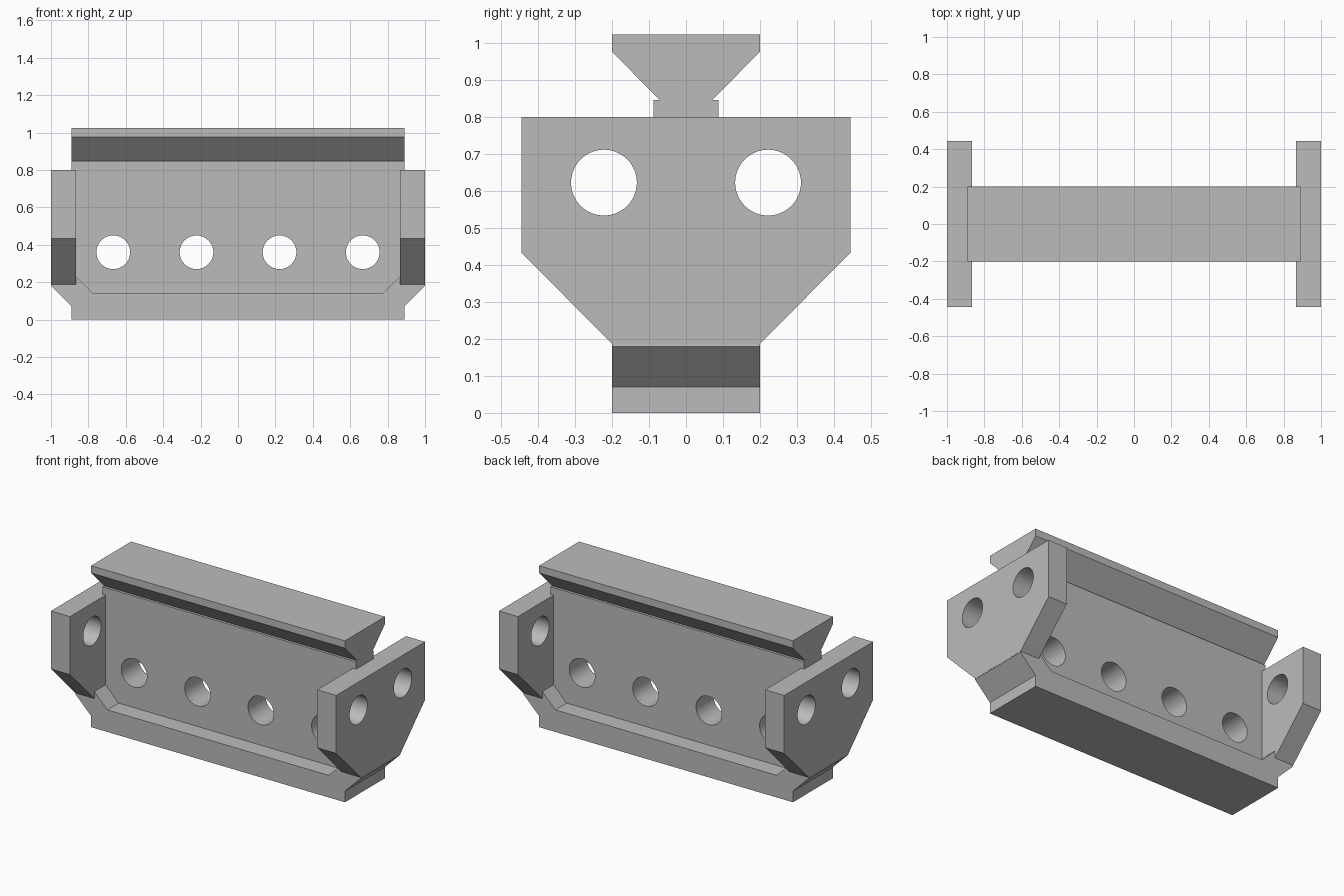
import bpy, bmesh, math
from mathutils import Matrix, Vector

cube = bpy.data.objects.get("Cube")
if cube:
    bpy.data.objects.remove(cube)

grey = bpy.data.materials.new("light_grey")
grey.use_nodes = True
colour = (0.5, 0.5, 0.5, 1)
grey.diffuse_color = colour
grey.node_tree.nodes["Principled BSDF"].inputs["Base Color"].default_value = colour


def finish(name, bm):
    bmesh.ops.recalc_face_normals(bm, faces=bm.faces)
    mesh = bpy.data.meshes.new(name)
    bm.to_mesh(mesh)
    bm.free()
    mesh.materials.append(grey)
    obj = bpy.data.objects.new(name, mesh)
    bpy.context.collection.objects.link(obj)
    return obj


def prism(name, half, axis, start, end):
    """Mirror a half profile (side, z) and extrude it along axis x or y."""
    profile = half + [(-s, z) for s, z in reversed(half)]
    place = (lambda s, z: (start, s, z)) if axis == "x" else (lambda s, z: (s, start, z))
    bm = bmesh.new()
    face = bm.faces.new([bm.verts.new(place(s, z)) for s, z in profile])
    moved = bmesh.ops.extrude_face_region(bm, geom=[face])["geom"]
    step = Vector((end - start, 0, 0) if axis == "x" else (0, end - start, 0))
    bmesh.ops.translate(bm, vec=step, verts=[v for v in moved if isinstance(v, bmesh.types.BMVert)])
    return finish(name, bm)


def drill(obj, centres, radius, axis):
    """Cut round through holes along the given axis."""
    bm = bmesh.new()
    turn = Matrix.Rotation(math.pi / 2, 4, "Y" if axis == "x" else "X")
    for c in centres:
        bmesh.ops.create_cone(bm, cap_ends=True, segments=64, radius1=radius, radius2=radius,
                              depth=0.6, matrix=Matrix.Translation(c) @ turn)
    cutter = finish("hole_cutter", bm)
    cutter.hide_render = True
    mod = obj.modifiers.new("holes", "BOOLEAN")
    mod.operation, mod.solver, mod.object = "DIFFERENCE", "EXACT", cutter
    bpy.ops.object.select_all(action="DESELECT")
    bpy.context.view_layer.objects.active = obj
    obj.select_set(True)
    bpy.ops.object.modifier_apply(modifier=mod.name)
    bpy.data.objects.remove(cutter)
    bpy.ops.object.shade_smooth_by_angle(angle=math.radians(30))


# Foot with chamfered ends that rise under the end plates
prism("base_foot", [(0.89, 0), (0.89, 0.07), (1, 0.18), (0.99, 0.235), (0.87, 0.235), (0.775, 0.14)],
      "y", -0.2, 0.2)

# Upright web with a row of four holes
web = prism("web", [(0.89, 0.1), (0.89, 0.847)], "y", -0.088, 0.088)
drill(web, [(x, 0, 0.36) for x in (-0.667, -0.222, 0.222, 0.667)], 0.09, "y")

# Dovetail rail on top
prism("top_rail", [(0.07, 0.845), (0.2, 0.977), (0.2, 1.023)], "x", -0.89, 0.89)

# Matching end plates, each with two holes
for side, name in ((-1, "right_end_plate"), (1, "left_end_plate")):
    plate = prism(name, [(0.198, 0.185), (0.445, 0.433), (0.445, 0.8)], "x", side * 0.867, side)
    drill(plate, [(side * 0.93, y, 0.623) for y in (-0.222, 0.222)], 0.089, "x")
